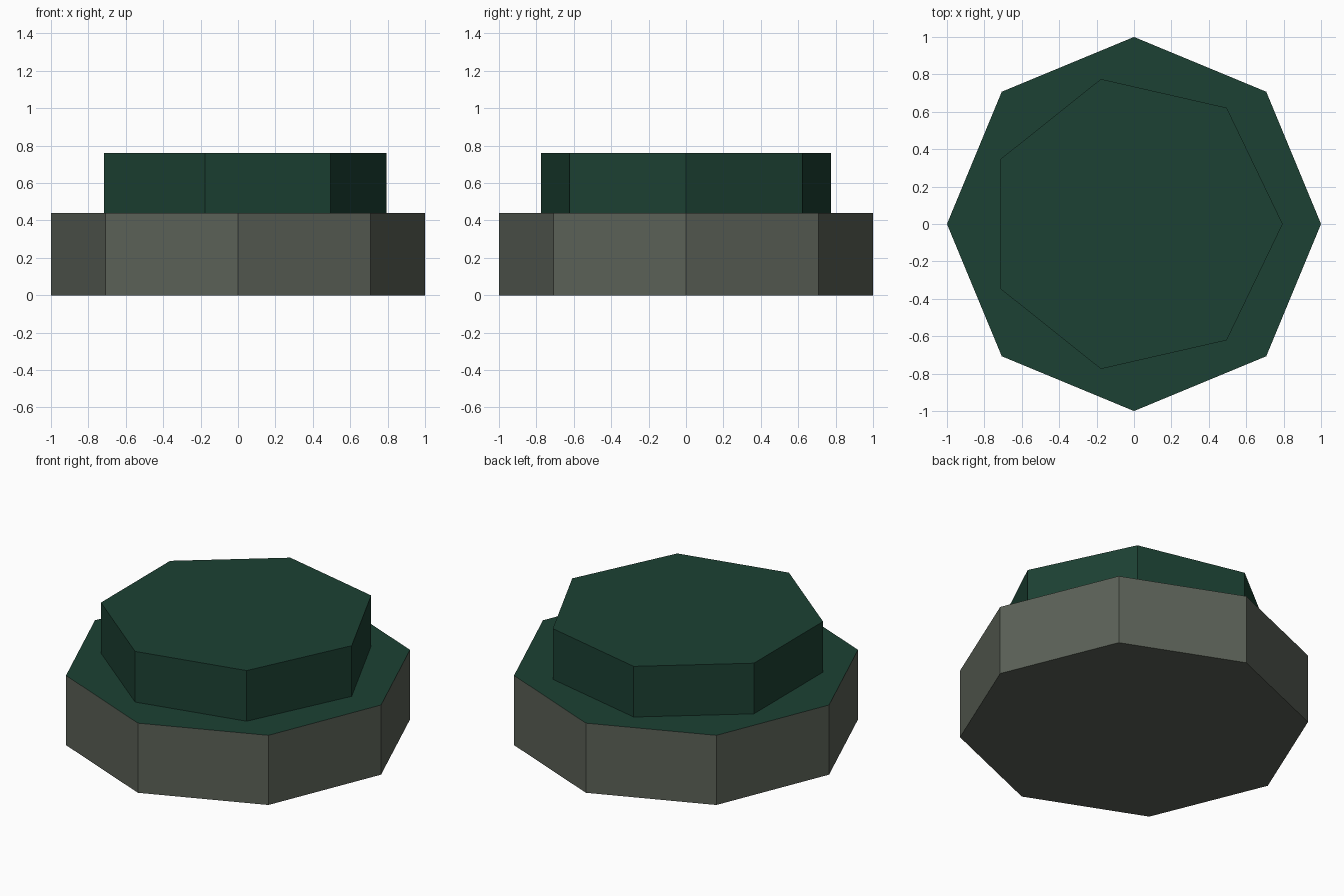
import bpy
import bmesh
from math import cos, sin, tau

cube = bpy.data.objects.get("Cube")
if cube:
    bpy.data.objects.remove(cube, do_unlink=True)


def make_material(name, srgb):
    # Convert 8-bit display values to linear
    lin = [((c / 255 + 0.055) / 1.055) ** 2.4 for c in srgb] + [1.0]
    mat = bpy.data.materials.new(name)
    mat.use_nodes = True
    mat.diffuse_color = lin
    bsdf = next(n for n in mat.node_tree.nodes if n.type == "BSDF_PRINCIPLED")
    bsdf.inputs["Base Color"].default_value = lin
    return mat


stone = make_material("grey stone", (91, 97, 87))
green = make_material("dark green", (28, 65, 51))


def prism(name, sides, radius, bottom, top, materials):
    """Flat-sided prism with a corner on +x; the top face takes the last material."""
    bm = bmesh.new()
    ring = [bm.verts.new((radius * cos(tau * i / sides), radius * sin(tau * i / sides), bottom))
            for i in range(sides)]
    base = bm.faces.new(ring)
    raised = bmesh.ops.extrude_face_region(bm, geom=[base], use_keep_orig=True)["geom"]
    for v in raised:
        if isinstance(v, bmesh.types.BMVert):
            v.co.z = top
    bmesh.ops.recalc_face_normals(bm, faces=bm.faces)
    bm.normal_update()
    for f in bm.faces:
        f.material_index = len(materials) - 1 if f.normal.z > 0.5 else 0
    mesh = bpy.data.meshes.new(name)
    bm.to_mesh(mesh)
    bm.free()
    for m in materials:
        mesh.materials.append(m)
    obj = bpy.data.objects.new(name, mesh)
    bpy.context.collection.objects.link(obj)


# Stone octagonal base with a green top, and a smaller seven-sided green tier
prism("base_tier", 8, 1.0, 0.0, 0.44, [stone, green])
prism("upper_tier", 7, 0.795, 0.44, 0.76, [green])
